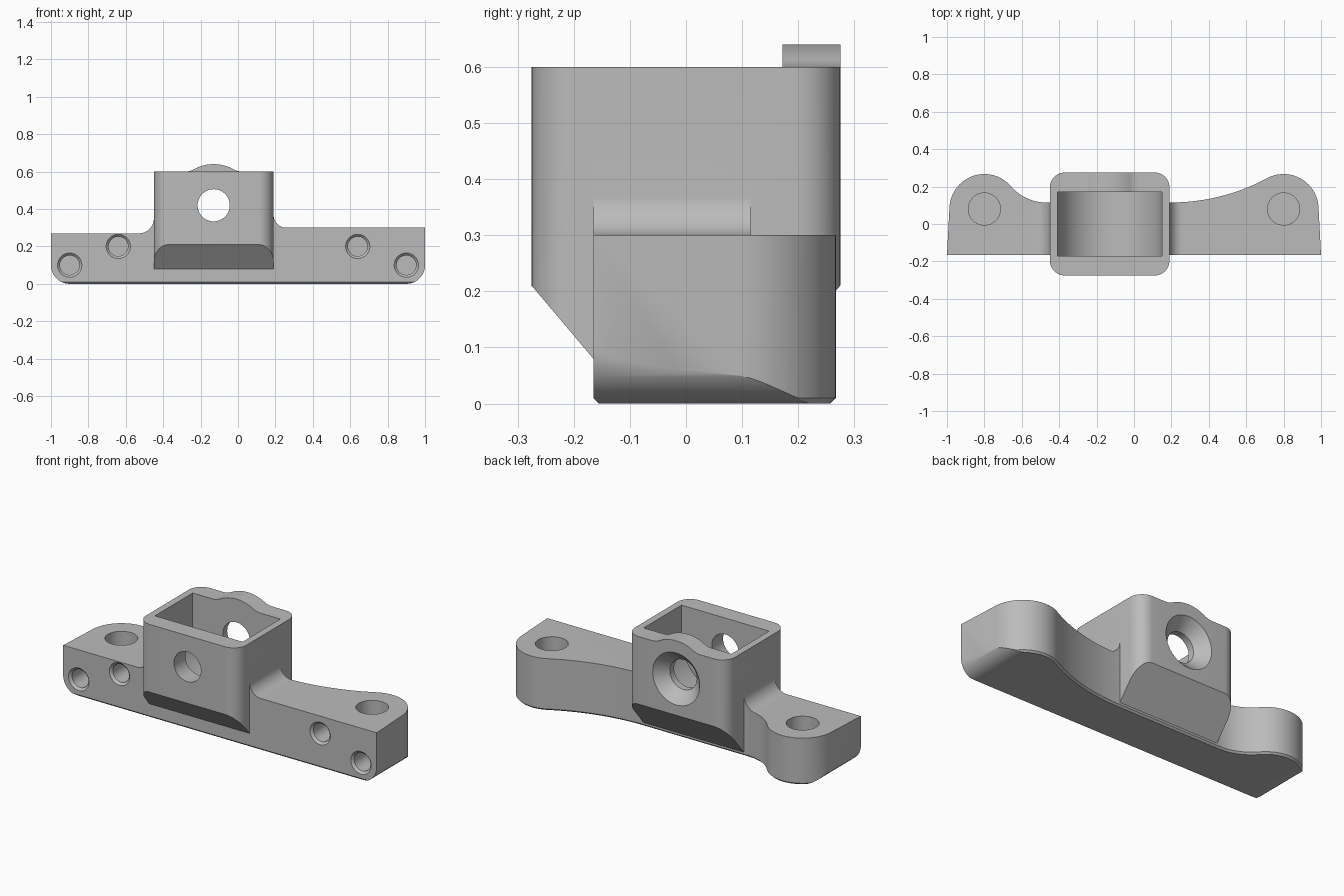
import bpy, bmesh, math
from mathutils import Vector

if "Cube" in bpy.data.objects:
    bpy.data.objects.remove(bpy.data.objects["Cube"])

grey = bpy.data.materials.new("plain_grey")
grey.use_nodes = True
grey.diffuse_color = (0.5, 0.5, 0.5, 1)
grey.node_tree.nodes["Principled BSDF"].inputs["Base Color"].default_value = (0.5, 0.5, 0.5, 1)

# Maps (u, v, extrusion) to world space for each extrusion axis
PLACE = {"X": lambda u, v, w: (w, u, v),
         "Y": lambda u, v, w: (u, w, v),
         "Z": lambda u, v, w: (u, v, w)}


def arc(cx, cy, r, a0, a1, n=20):
    """Points on an arc, angles in degrees."""
    angles = [math.radians(a0 + (a1 - a0) * i / n) for i in range(n + 1)]
    return [(cx + r * math.cos(a), cy + r * math.sin(a)) for a in angles]


def blended_lobe(cx, cy, r, level, blend, side, start):
    """Arc of a round lobe from angle start, then a concave blend onto a flat level."""
    rise = level + blend - cy
    run = math.sqrt((r + blend) ** 2 - rise ** 2)
    a = math.degrees(math.atan2(rise, run))
    pts = arc(0, 0, r, start, a) + arc(run, rise, blend, 180 + a, 270)[1:]
    return [(cx + side * x, cy + y) for x, y in pts]


def finish(bm, name):
    bmesh.ops.recalc_face_normals(bm, faces=bm.faces)
    mesh = bpy.data.meshes.new(name)
    bm.to_mesh(mesh)
    bm.free()
    mesh.materials.append(grey)
    obj = bpy.data.objects.new(name, mesh)
    bpy.context.collection.objects.link(obj)
    return obj


def prism(name, pts, axis, lo, hi, chamfer=0):
    bm = bmesh.new()
    place = PLACE[axis]
    low = [bm.verts.new(place(u, v, lo)) for u, v in pts]
    high = [bm.verts.new(place(u, v, hi)) for u, v in pts]
    bottom = bm.faces.new(low)
    bm.faces.new(high)
    for i in range(len(pts)):
        j = (i + 1) % len(pts)
        bm.faces.new((low[i], low[j], high[j], high[i]))
    if chamfer:
        bmesh.ops.recalc_face_normals(bm, faces=bm.faces)
        bmesh.ops.bevel(bm, geom=list(bottom.edges), offset=chamfer,
                        segments=1, affect="EDGES")
    return finish(bm, name)


def turned(name, x, v, axis, profile, n=48):
    """Round cutter made of (position along axis, radius) rings."""
    bm = bmesh.new()
    rings = [[bm.verts.new(PLACE[axis](px, pv, w)) for px, pv in arc(x, v, r, 0, 360, n)[:-1]]
             for w, r in profile]
    bm.faces.new(rings[0])
    bm.faces.new(rings[-1])
    for a, b in zip(rings, rings[1:]):
        for i in range(n):
            j = (i + 1) % n
            bm.faces.new((a[i], a[j], b[j], b[i]))
    return finish(bm, name)


def combine(target, other, operation):
    mod = target.modifiers.new("combine", "BOOLEAN")
    mod.operation, mod.object, mod.solver = operation, other, "EXACT"
    graph = bpy.context.evaluated_depsgraph_get()
    target.data = bpy.data.meshes.new_from_object(target.evaluated_get(graph))
    target.modifiers.clear()
    bpy.data.objects.remove(other)


# Mounting bar: plan outline with two round ears, trimmed by its front profile
left_ear = blended_lobe(-0.8, 0.08, 0.187, 0.115, 0.25, -1 * -1, 175)
right_ear = blended_lobe(0.8, 0.08, 0.187, 0.115, 1.09, -1, 175)
outline = [(-1, -0.165)] + left_ear + right_ear[::-1] + [(1, -0.165)]
body = prism("bracket_body", outline, "Z", 0, 0.5, chamfer=0.01)
front_profile = (arc(-0.9, 0.1, 0.1, 270, 180) + [(-1, 0.27)]
                 + arc(-0.53, 0.35, 0.08, 270, 360)
                 + arc(0.26, 0.37, 0.07, 180, 270)
                 + [(1, 0.3)] + arc(0.9, 0.1, 0.1, 360, 270))
combine(body, prism("bar_trim", front_profile, "Y", -0.4, 0.4), "INTERSECT")

# Housing: rounded column with sloping undersides
MID, AXIS_Z, HALF_X, HALF_Y, R = -0.13, 0.42, 0.32, 0.275, 0.08
column = []
for sx, sy, a in ((1, 1, 0), (-1, 1, 90), (-1, -1, 180), (1, -1, 270)):
    column += arc(MID + sx * (HALF_X - R), sy * (HALF_Y - R), R, a, a + 90, 12)
housing = prism("housing", column, "Z", 0, 0.6)
side_profile = [(-0.4, 0.7), (-0.4, 0.358), (-0.15, 0.062),
                (0.107, 0.012), (0.4, 0.358), (0.4, 0.7)]
combine(housing, prism("housing_trim", side_profile, "X", -1, 1), "INTERSECT")

# Raised crest on the back wall
crest_half = blended_lobe(MID, AXIS_Z, 0.22, 0.6, 0.1, 1, 90)
crest = [(2 * MID - x, z) for x, z in crest_half[:0:-1]] + crest_half
crest += [(crest[-1][0], 0.55), (crest[0][0], 0.55)]
combine(housing, prism("crest", crest, "Y", 0.17, HALF_Y), "UNION")
combine(body, housing, "UNION")

# Open pocket with a half-round floor
pocket = arc(MID, AXIS_Z, 0.28, 180, 360, 40) + [(MID + 0.28, 0.8), (MID - 0.28, 0.8)]
combine(body, prism("pocket", pocket, "Y", -0.172, 0.172), "DIFFERENCE")

# Shaft hole through both walls, flared at the back
shaft = [(-0.4, 0.086), (0.21, 0.086), (HALF_Y, 0.15), (0.3, 0.175)]
combine(body, turned("shaft_hole", MID, AXIS_Z, "Y", shaft), "DIFFERENCE")

# Blind holes: one from above in each ear, two countersunk ones in front
FRONT = -0.165
screw = [(FRONT - 0.01, 0.075), (FRONT + 0.013, 0.052), (FRONT + 0.13, 0.052)]
for side in (-1, 1):
    combine(body, turned("ear_hole", side * 0.8, 0.08, "Z", [(0.12, 0.086), (0.4, 0.086)]),
            "DIFFERENCE")
    for x, z in ((0.9, 0.1), (0.64, 0.2)):
        combine(body, turned("screw_hole", side * x, z, "Y", screw), "DIFFERENCE")

# Smooth round surfaces, keep edges crisp
bpy.ops.object.select_all(action="DESELECT")
body.select_set(True)
bpy.context.view_layer.objects.active = body
bpy.ops.object.shade_smooth_by_angle(angle=math.radians(25))
